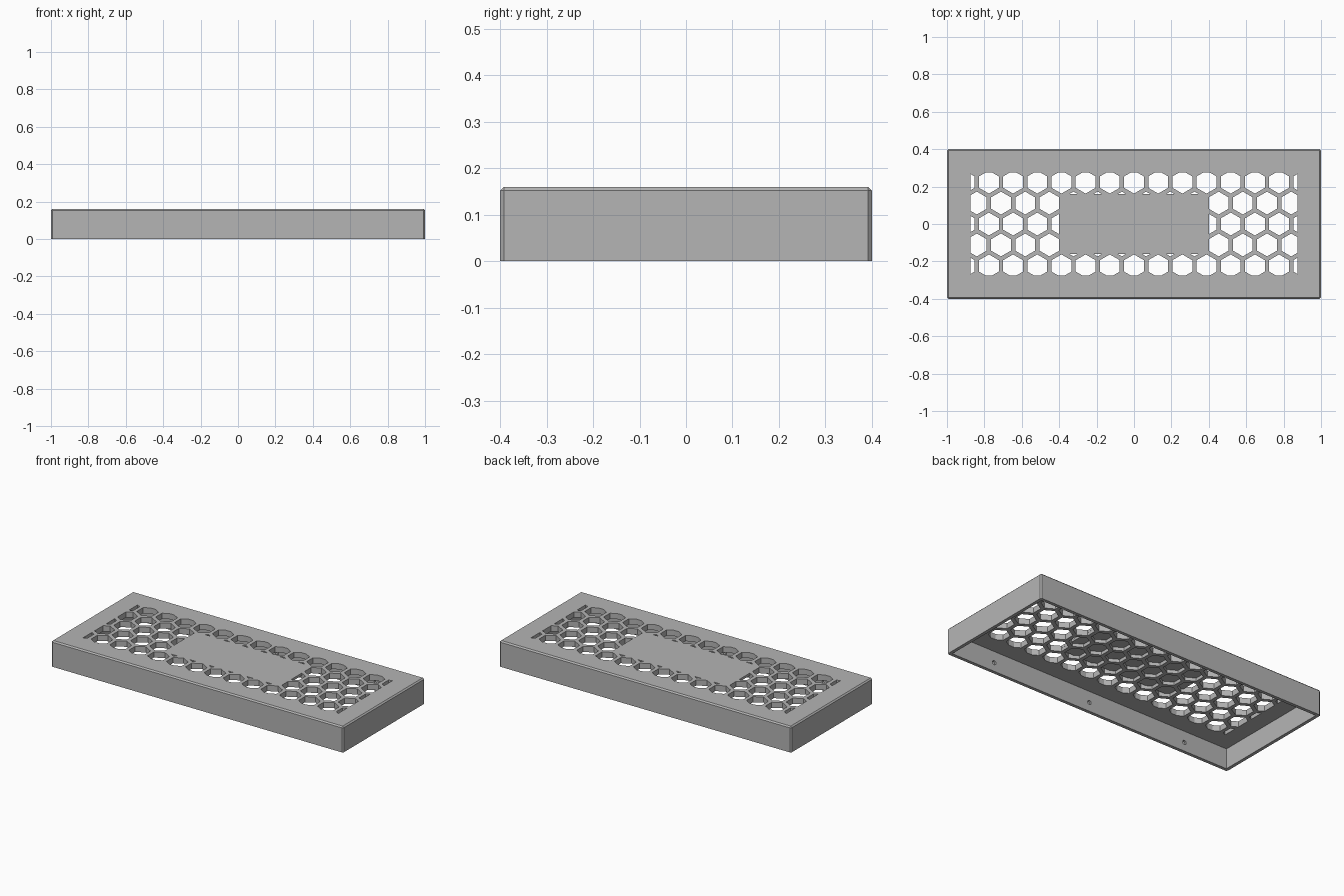
import bpy, bmesh
from math import radians, sqrt
from mathutils import Matrix, Vector

cube = bpy.data.objects.get("Cube")
if cube:
    bpy.data.objects.remove(cube, do_unlink=True)

L, W, H = 2.0, 0.8, 0.16          # outer size
WALL, TOP, PANEL = 0.02, 0.035, 0.015
PITCH, HEX_R = 0.1293, 0.0612     # honeycomb spacing and cell radius

grey = bpy.data.materials.new("plain grey")
grey.use_nodes = True
colour = (0.46, 0.46, 0.46, 1)
grey.diffuse_color = colour
grey.node_tree.nodes["Principled BSDF"].inputs["Base Color"].default_value = colour


def make(name, bm):
    mesh = bpy.data.meshes.new(name)
    bm.to_mesh(mesh)
    bm.free()
    mesh.materials.append(grey)
    ob = bpy.data.objects.new(name, mesh)
    bpy.context.collection.objects.link(ob)
    return ob


def box(name, size, z0, z1):
    bm = bmesh.new()
    m = Matrix.Translation((0, 0, (z0 + z1) / 2)) @ Matrix.Diagonal((*size, z1 - z0, 1))
    bmesh.ops.create_cube(bm, size=1, matrix=m)
    return make(name, bm)


def combine(ob, tool, operation):
    """Boolean the tool into the object, then drop the tool."""
    mod = ob.modifiers.new("cut", 'BOOLEAN')
    mod.operation, mod.object, mod.solver = operation, tool, 'EXACT'
    bpy.context.view_layer.objects.active = ob
    bpy.ops.object.modifier_apply(modifier=mod.name)
    bpy.data.objects.remove(tool, do_unlink=True)


# Cover: a block with chamfered top and upright edges
cover = box("vented_cover", (L, W), 0, H)
bm = bmesh.new()
bm.from_mesh(cover.data)
edges = [e for e in bm.edges if any(v.co.z > H / 2 for v in e.verts)]
bmesh.ops.bevel(bm, geom=edges, offset=0.008, segments=1, affect='EDGES')
bm.to_mesh(cover.data)
bm.free()

# Hollow underside
combine(cover, box("cavity", (L - 2 * WALL, W - 2 * WALL), -0.1, H - TOP), 'DIFFERENCE')

# Honeycomb cells, trimmed to the vent area and stopped below the blank centre panel
bm = bmesh.new()
for row in range(-2, 3):
    for col in range(-8, 9):
        x = (col + 0.5 * (row % 2)) * PITCH
        m = Matrix.Translation((x, row * PITCH * sqrt(3) / 2, H - TOP / 2))
        bmesh.ops.create_cone(bm, cap_ends=True, segments=6, radius1=HEX_R, radius2=HEX_R,
                              depth=0.1, matrix=m)
cells = make("cells", bm)
combine(cells, box("vent_area", (1.75, 0.55), 0, 0.3), 'INTERSECT')
combine(cells, box("panel_area", (0.8, 0.32), H - PANEL, 0.4), 'DIFFERENCE')
combine(cover, cells, 'DIFFERENCE')

# Blind sockets on the inside of the long walls
bm = bmesh.new()
for side in (-1, 1):
    for x in (-0.68, 0, 0.68):
        m = Matrix.Translation((x, side * (W / 2 - WALL), 0.055)) @ Matrix.Rotation(radians(90), 4, 'X')
        bmesh.ops.create_cone(bm, cap_ends=True, segments=16, radius1=0.013, radius2=0.013,
                              depth=0.024, matrix=m)
combine(cover, make("sockets", bm), 'DIFFERENCE')
